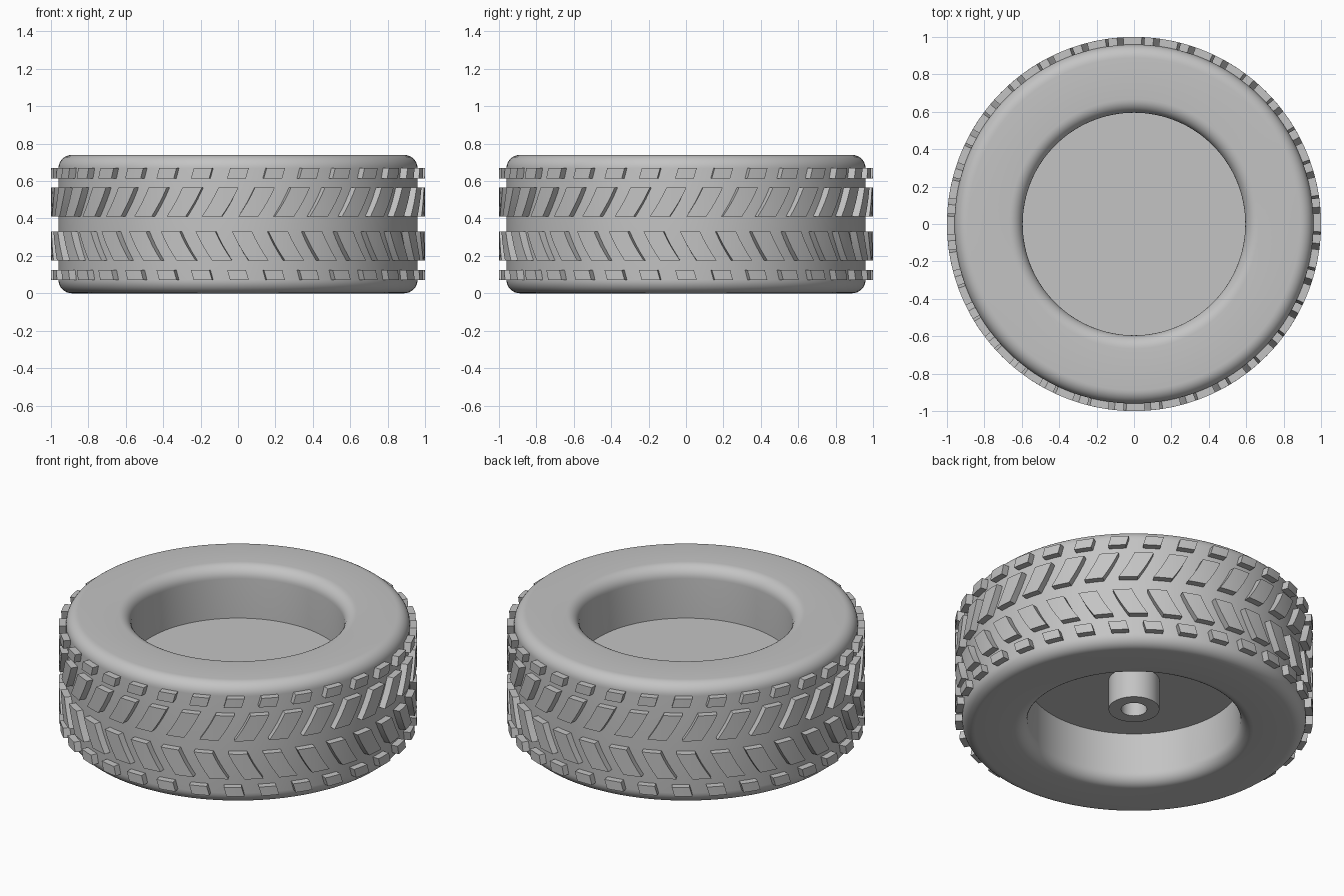
import bpy
import bmesh
from math import sin, cos, pi, radians

cube = bpy.data.objects.get("Cube")
if cube:
    bpy.data.objects.remove(cube, do_unlink=True)

GREY = (0.55, 0.55, 0.55, 1)
HEIGHT = 0.74
MID = HEIGHT / 2
BLOCKS = 32

mat = bpy.data.materials.new("rubber grey")
mat.use_nodes = True
mat.diffuse_color = GREY
mat.node_tree.nodes["Principled BSDF"].inputs["Base Color"].default_value = GREY


def finish(name, bm, smooth_angle=30):
    bmesh.ops.recalc_face_normals(bm, faces=bm.faces)
    mesh = bpy.data.meshes.new(name)
    bm.to_mesh(mesh)
    bm.free()
    mesh.materials.append(mat)
    obj = bpy.data.objects.new(name, mesh)
    bpy.context.collection.objects.link(obj)
    bpy.ops.object.select_all(action="DESELECT")
    obj.select_set(True)
    bpy.context.view_layer.objects.active = obj
    bpy.ops.object.shade_smooth_by_angle(angle=radians(smooth_angle))
    return obj


def polar(bm, r, a, z):
    return bm.verts.new((r * cos(a), r * sin(a), z))


def ring_solid(name, profile, segments):
    """Revolve a closed (radius, z) profile around z."""
    bm = bmesh.new()
    rings = [[polar(bm, r, 2 * pi * i / segments, z) for r, z in profile]
             for i in range(segments)]
    n = len(profile)
    for i in range(segments):
        a, b = rings[i], rings[(i + 1) % segments]
        for j in range(n):
            k = (j + 1) % n
            bm.faces.new((a[j], b[j], b[k], a[k]))
    return finish(name, bm)


def rounded_section(r_in, r_out, z_low, z_high, fillet, steps=8):
    corners = [(r_out - fillet, z_high - fillet, 0),
               (r_in + fillet, z_high - fillet, 90),
               (r_in + fillet, z_low + fillet, 180),
               (r_out - fillet, z_low + fillet, 270)]
    points = []
    for r, z, start in corners:
        for i in range(steps + 1):
            t = radians(start + 90 * i / steps)
            points.append((r + fillet * cos(t), z + fillet * sin(t)))
    return points


def tread_row(name, z_in, z_out, centre, width, skew, bow, rows):
    """Slanted blocks; z_in is the edge nearest the tyre's middle line."""
    cols = 3
    bm = bmesh.new()
    for n in range(BLOCKS):
        base = -pi / 2 + radians(centre) + 2 * pi * n / BLOCKS
        shells = []
        for r in (0.94, 1.0):
            grid = []
            for i in range(rows + 1):
                t = i / rows
                lean = skew * (t - 0.5) - bow * sin(pi * t)
                z = z_in + (z_out - z_in) * t
                grid.append([polar(bm, r, base + lean + width * (j / cols - 0.5), z)
                             for j in range(cols + 1)])
            shells.append(grid)
        low, high = shells
        for grid in shells:
            for i in range(rows):
                for j in range(cols):
                    bm.faces.new((grid[i][j], grid[i][j + 1],
                                  grid[i + 1][j + 1], grid[i + 1][j]))
        # Walls between the inner and outer shells
        for i in range(rows):
            for j in (0, cols):
                bm.faces.new((low[i][j], low[i + 1][j], high[i + 1][j], high[i][j]))
        for j in range(cols):
            for i in (0, rows):
                bm.faces.new((low[i][j], low[i][j + 1], high[i][j + 1], high[i][j]))
    return finish(name, bm)


# Tyre body with rounded shoulders and inner lips
ring_solid("tyre_body", rounded_section(0.595, 0.96, 0, HEIGHT, 0.072), 128)

# Solid web closing the middle
bm = bmesh.new()
bmesh.ops.create_cone(bm, cap_ends=True, segments=96, radius1=0.61, radius2=0.61, depth=0.11)
bmesh.ops.translate(bm, verts=bm.verts, vec=(0, 0, MID))
finish("centre_web", bm)

# Axle boss with a blind hole on the underside
ring_solid("axle_boss", [(0.072, 0.13), (0.142, 0.13), (0.142, 0.33), (0.072, 0.33)], 48)

# Tread: a large and a small row on each side of the middle line
for side, sign, offset in (("upper", 1, 5.7), ("lower", -1, 3.8)):
    tread_row(side + "_large_tread", MID + sign * 0.04, MID + sign * 0.195,
              offset, 0.107, 0.09, -0.005 * sign, 4)
    tread_row(side + "_small_tread", MID + sign * 0.245, MID + sign * 0.3,
              0, 0.1, 0.016, 0, 1)
